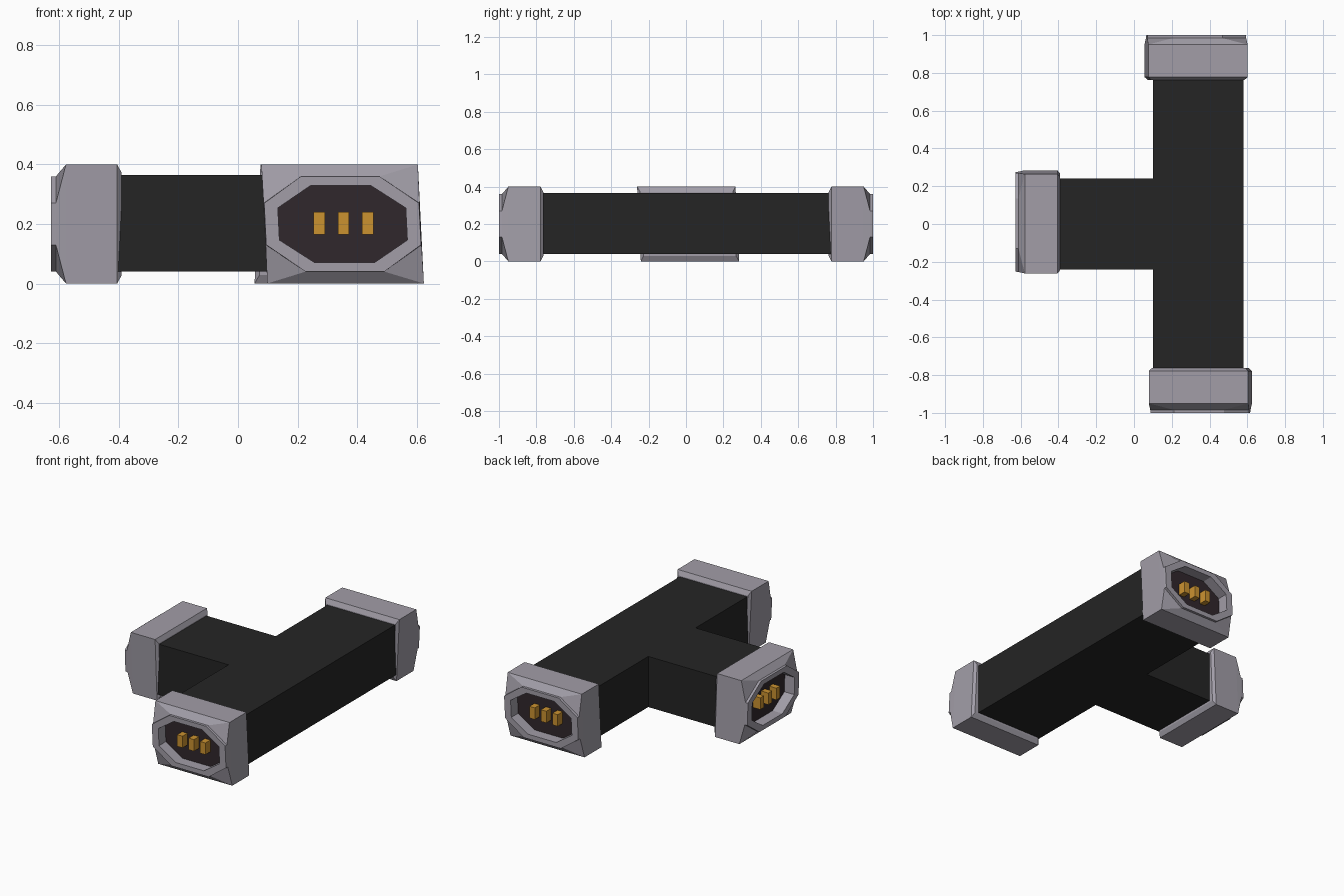
import bpy, bmesh

if "Cube" in bpy.data.objects:
    bpy.data.objects.remove(bpy.data.objects["Cube"])


def material(name, color):
    m = bpy.data.materials.new(name)
    m.diffuse_color = (*color, 1)
    m.use_nodes = True
    m.node_tree.nodes["Principled BSDF"].inputs["Base Color"].default_value = m.diffuse_color
    return m


BODY = material("matte_black", (0.018, 0.018, 0.018))
SHELL = material("lilac_grey", (0.36, 0.34, 0.39))
FLOOR = material("socket_dark", (0.03, 0.02, 0.025))
GOLD = material("contact_gold", (0.6, 0.29, 0.03))


def finish(bm, name, mats):
    bmesh.ops.recalc_face_normals(bm, faces=bm.faces[:])
    mesh = bpy.data.meshes.new(name)
    bm.to_mesh(mesh)
    bm.free()
    for m in mats:
        mesh.materials.append(m)
    obj = bpy.data.objects.new(name, mesh)
    bpy.context.collection.objects.link(obj)
    return obj


# Cross-sections are (sideways, up) around the port axis, leaning slightly
def lean(points):
    return [(u + 0.0115 - 0.05 * v, v) for u, v in points]


def rect(w, h):
    return lean([(-w, -h), (w, -h), (w, h), (-w, h)])


def octagon(w, h, top_w, side_h):
    return lean([(-top_w, -h), (top_w, -h), (w, -side_h), (w, side_h),
                 (top_w, h), (-top_w, h), (-w, side_h), (-w, -side_h)])


# T-shaped body
def make_body():
    bm = bmesh.new()
    outline = [(0.10, -0.78), (0.58, -0.78), (0.58, 0.78), (0.10, 0.78),
               (0.10, 0.24), (-0.41, 0.24), (-0.41, -0.24), (0.10, -0.24)]
    face = bm.faces.new([bm.verts.new((x, y, 0.04)) for x, y in outline])
    ext = bmesh.ops.extrude_face_region(bm, geom=[face])
    top = [v for v in ext["geom"] if isinstance(v, bmesh.types.BMVert)]
    bmesh.ops.translate(bm, verts=top, vec=(0, 0, 0.325))
    finish(bm, "t_body", [BODY])


# Connector cap: flared box, chamfered into an octagonal recessed socket
def make_cap(name, place):
    bm = bmesh.new()

    def ring(points, d):
        return [bm.verts.new(place(u, d, 0.2 + v)) for u, v in points]

    def bridge(a, b):
        n = len(a)
        for i in range(n):
            j = (i + 1) % n
            bm.faces.new((a[i], a[j], b[j], b[i]))

    back = ring(rect(0.248, 0.172), 0.763)
    rear = ring(rect(0.263, 0.2), 0.778)
    front = ring(rect(0.263, 0.2), 0.95)
    base = ring(octagon(0.262, 0.16, 0.132, 0.07), 0.984)
    lip = ring(octagon(0.26, 0.16, 0.132, 0.07), 1.0)
    mouth = ring(octagon(0.215, 0.13, 0.10, 0.054), 1.0)
    floor = ring(octagon(0.215, 0.13, 0.10, 0.054), 0.93)

    bm.faces.new(back)
    bridge(back, rear)
    bridge(rear, front)
    for i in range(4):
        j = (i + 1) % 4
        a, b, c = base[2 * i], base[2 * i + 1], base[(2 * i + 2) % 8]
        bm.faces.new((front[i], front[j], b, a))
        bm.faces.new((front[j], c, b))
    bridge(base, lip)
    bridge(lip, mouth)
    bridge(mouth, floor)
    bm.faces.new(floor).material_index = 1
    finish(bm, name + "_cap", [SHELL, FLOOR])


# Three contact pins standing on the socket floor
def make_pins(name, place):
    bm = bmesh.new()
    for k in (-1, 0, 1):
        cube = bmesh.ops.create_cube(bm, size=1)
        for v in cube["verts"]:
            v.co = place(0.0145 + k * 0.0815 + v.co.x * 0.038,
                         0.95 + v.co.y * 0.06, 0.2025 + v.co.z * 0.075)
    finish(bm, name + "_pins", [GOLD])


make_body()
PORTS = {
    "front": lambda u, d, z: (0.34 + u, -d, z),
    "back": lambda u, d, z: (0.34 - u, d, z),
    "left": lambda u, d, z: (0.372 - d, u, z),
}
for port, placer in PORTS.items():
    make_cap(port, placer)
    make_pins(port, placer)
